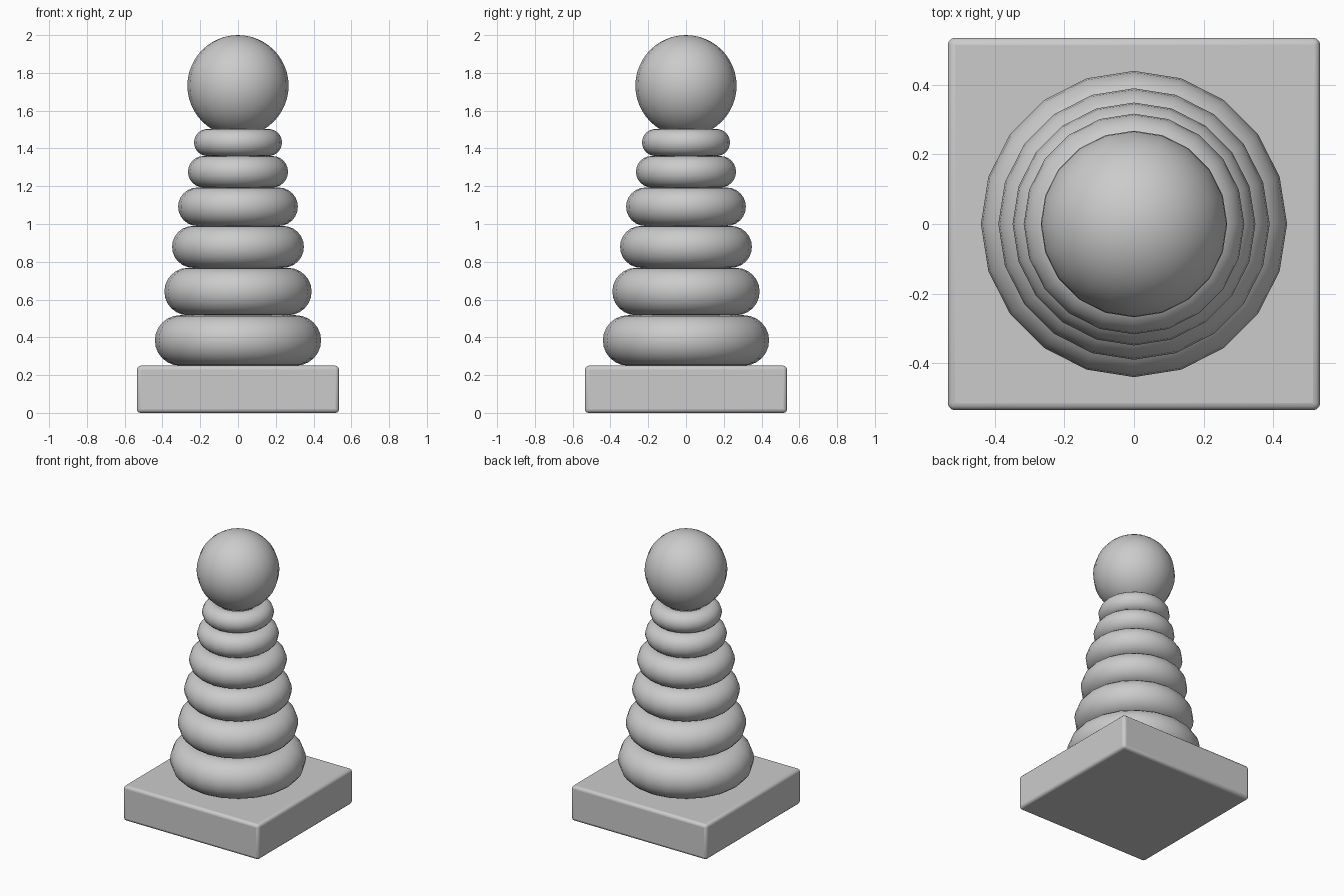
import bpy
import bmesh
from math import cos, sin, pi, radians

if "Cube" in bpy.data.objects:
    bpy.data.objects.remove(bpy.data.objects["Cube"])

SIDES = 20  # turned parts share the same number of sides


def lathe(name, profile, closed=False):
    """Revolve (radius, z) points around the z axis."""
    bm = bmesh.new()
    verts = [bm.verts.new((r, 0, z)) for r, z in profile]
    pairs = list(zip(verts, verts[1:]))
    if closed:
        pairs.append((verts[-1], verts[0]))
    edges = [bm.edges.new(p) for p in pairs]
    bmesh.ops.spin(bm, geom=verts + edges, cent=(0, 0, 0), axis=(0, 0, 1),
                   angle=2 * pi, steps=SIDES, use_duplicate=False)
    bmesh.ops.remove_doubles(bm, verts=bm.verts[:], dist=1e-5)
    bmesh.ops.recalc_face_normals(bm, faces=bm.faces[:])
    mesh = bpy.data.meshes.new(name)
    bm.to_mesh(mesh)
    bm.free()
    obj = bpy.data.objects.new(name, mesh)
    bpy.context.collection.objects.link(obj)
    smooth(obj)
    return obj


def smooth(obj):
    bpy.ops.object.select_all(action='DESELECT')
    obj.select_set(True)
    bpy.context.view_layer.objects.active = obj
    bpy.ops.object.shade_smooth_by_angle(angle=radians(35))


# Square base with softened edges
bpy.ops.mesh.primitive_cube_add(size=1, location=(0, 0, 0.125))
base = bpy.context.object
base.name = "base"
base.scale = (1.07, 1.07, 0.25)
bpy.ops.object.transform_apply(location=False, scale=True)
bevel = base.modifiers.new("soft_edges", 'BEVEL')
bevel.width = 0.02
bevel.segments = 3
smooth(base)

# Hidden peg that carries the rings
lathe("peg", [(0, 0.2), (0.07, 0.2), (0.07, 1.6), (0, 1.6)])

# Stacked rings, each resting on the one below
levels = [0.25, 0.517, 0.768, 0.99, 1.193, 1.36, 1.503]
radii = [0.44, 0.39, 0.349, 0.317, 0.265, 0.233]
for i, outer in enumerate(radii):
    low, high = levels[i], levels[i + 1]
    tube = (high - low) / 2
    section = [(outer - tube + tube * cos(a), (low + high) / 2 + tube * sin(a))
               for a in (2 * pi * k / 24 for k in range(24))]
    lathe(f"ring_{i + 1}", section, closed=True)

# Ball on top
R = 0.268
lathe("top_ball", [(R * sin(pi * k / 24), 2 - R - R * cos(pi * k / 24))
                   for k in range(25)])
